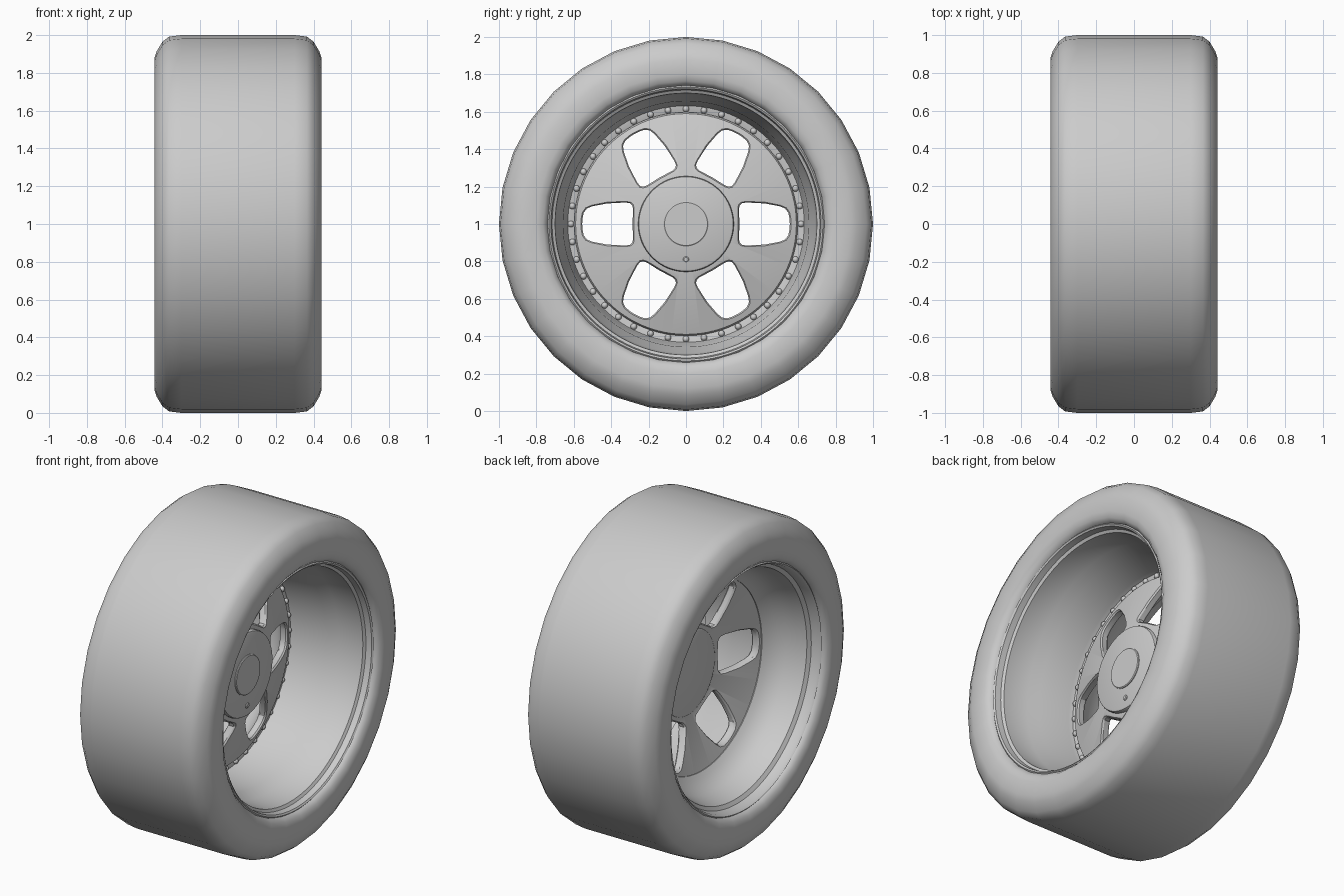
import bpy, bmesh, math
from mathutils import Vector

if "Cube" in bpy.data.objects:
    bpy.data.objects.remove(bpy.data.objects["Cube"])

AXLE_Z = 1.0


def finish(name, bm, angle=30):
    bmesh.ops.recalc_face_normals(bm, faces=bm.faces)
    me = bpy.data.meshes.new(name)
    bm.to_mesh(me)
    bm.free()
    ob = bpy.data.objects.new(name, me)
    bpy.context.collection.objects.link(ob)
    ob.location.z = AXLE_Z
    smooth(ob, angle)
    return ob


def smooth(ob, angle=30):
    bpy.ops.object.select_all(action='DESELECT')
    ob.select_set(True)
    bpy.context.view_layer.objects.active = ob
    bpy.ops.object.shade_smooth_by_angle(angle=math.radians(angle))


def revolve(name, profile, sides, angle=30):
    """Spin a closed (x, radius) loop around the axle; radius 0 becomes a pole."""
    bm = bmesh.new()
    rings = []
    for x, r in profile:
        if r == 0:
            rings.append([bm.verts.new((x, 0, 0))] * sides)
        else:
            rings.append([bm.verts.new((x, r * math.sin(2 * math.pi * i / sides),
                                        r * math.cos(2 * math.pi * i / sides)))
                          for i in range(sides)])
    for a, b in zip(rings, rings[1:] + rings[:1]):
        for i in range(sides):
            j = (i + 1) % sides
            quad = list(dict.fromkeys((a[i], a[j], b[j], b[i])))
            if len(quad) > 2:
                bm.faces.new(quad)
    return finish(name, bm, angle)


def face_x(r):
    """Front surface of the dished spoke disc at radius r."""
    return 0.035 - 0.1 * (r - 0.26) / 0.33


# Tyre: symmetric smooth profile
half = [(0.30, 1.0), (0.365, 0.992), (0.40, 0.965), (0.43, 0.915), (0.442, 0.88),
        (0.442, 0.80), (0.432, 0.765), (0.41, 0.742), (0.37, 0.737)]
revolve("tyre", half + [(-x, r) for x, r in reversed(half)], 32, 50)

# Rim: stepped outer barrel, bolt ring, curved inner barrel
rim = [(0.37, 0.745), (0.405, 0.74), (0.412, 0.732), (0.405, 0.722), (0.37, 0.716),
       (0.36, 0.70), (0.20, 0.69), (0.14, 0.657), (-0.06, 0.64), (-0.085, 0.632),
       (-0.09, 0.595), (-0.10, 0.575), (-0.115, 0.575), (-0.135, 0.60),
       (-0.17, 0.632), (-0.22, 0.66), (-0.28, 0.675), (-0.34, 0.69), (-0.355, 0.712),
       (-0.40, 0.722), (-0.412, 0.732), (-0.405, 0.74), (-0.37, 0.745)]
revolve("rim", rim, 96)

# Spoke disc: dished solid plate
T = 0.05
disc = revolve("spoke_disc", [(face_x(0.26), 0), (face_x(0.26), 0.26), (face_x(0.59), 0.59),
                              (face_x(0.598) - 0.012, 0.598), (face_x(0.59) - T, 0.59),
                              (face_x(0.26) - T, 0.26), (face_x(0.26) - T, 0)], 96)

# Window cutters: six rounded openings with chamfered edges
side = [(0.283, 0.08), (0.287, 0.098), (0.299, 0.111), (0.325, 0.115), (0.42, 0.11),
        (0.50, 0.095), (0.53, 0.083), (0.547, 0.06), (0.553, 0.03)]
outline = [(0.286, 0)] + side + [(0.555, 0)] + [(u, -v) for u, v in reversed(side)]
layers = [(0.06, 0.012), (0.001, 0.008), (-0.010, 0), (-T + 0.010, 0),
          (-T - 0.001, 0.008), (-T - 0.06, 0.012)]
bm = bmesh.new()
for k in range(6):
    a = k * math.pi / 3
    rings = []
    for off, grow in layers:
        ring = []
        for u, v in outline:
            d = Vector((u - 0.42, v)).normalized() * grow
            uu, vv = u + d.x, v + d.y
            ring.append(bm.verts.new((face_x(math.hypot(uu, vv)) + off,
                                      uu * math.cos(a) - vv * math.sin(a),
                                      uu * math.sin(a) + vv * math.cos(a))))
        rings.append(ring)
    n = len(outline)
    for p, q in zip(rings, rings[1:]):
        for i in range(n):
            bm.faces.new((p[i], p[(i + 1) % n], q[(i + 1) % n], q[i]))
    bm.faces.new(rings[0])
    bm.faces.new(rings[-1][::-1])
cutter = finish("window_cutter", bm)
mod = disc.modifiers.new("windows", 'BOOLEAN')
mod.object = cutter
mod.solver = 'EXACT'
bpy.context.view_layer.objects.active = disc
disc.select_set(True)
bpy.ops.object.modifier_apply(modifier=mod.name)
bpy.data.objects.remove(cutter)
smooth(disc)

# Hub plate and centre cap
revolve("hub", [(0.062, 0), (0.062, 0.243), (0.058, 0.252), (0.05, 0.256),
                (-0.018, 0.256), (-0.024, 0.245), (-0.024, 0.0)], 64)
revolve("centre_cap", [(0.071, 0), (0.071, 0.115), (0.067, 0.12), (0.055, 0.12),
                       (0.055, 0)], 48)

# Small locating pin on the hub
pin = revolve("hub_pin", [(0.07, 0), (0.07, 0.011), (0.066, 0.016), (0.05, 0.016),
                          (0.05, 0)], 12)
pin.location.z = AXLE_Z - 0.19

# Ring of rim bolts
bm = bmesh.new()
for i in range(40):
    a = i * math.pi / 20
    new = bmesh.ops.create_uvsphere(bm, u_segments=12, v_segments=8, radius=0.017)["verts"]
    bmesh.ops.translate(bm, verts=new, vec=(-0.085, 0.615 * math.sin(a), 0.615 * math.cos(a)))
finish("rim_bolts", bm, 60)
